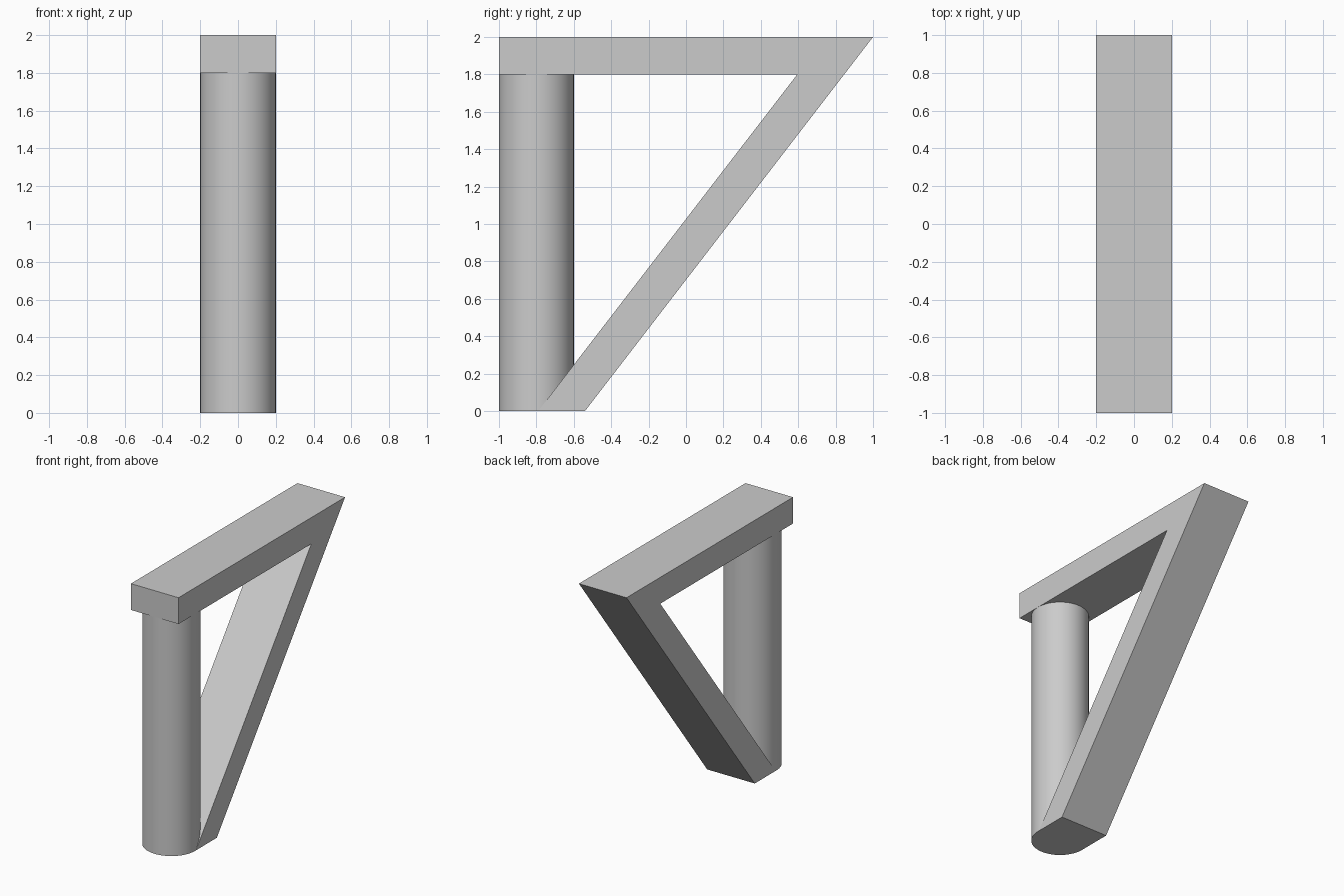
import bpy, bmesh, math

cube = bpy.data.objects.get("Cube")
if cube:
    bpy.data.objects.remove(cube, do_unlink=True)

# Single grey material
grey = bpy.data.materials.new("light grey")
grey.use_nodes = True
colour = (0.6, 0.6, 0.6, 1)
grey.diffuse_color = colour
grey.node_tree.nodes["Principled BSDF"].inputs["Base Color"].default_value = colour

HALF_WIDTH = 0.2

# Top beam and slanted brace: one side profile extruded across the width
profile = [(-1, 2), (1, 2), (-0.54, 0), (-0.79, 0), (0.595, 1.8), (-1, 1.8)]
bm = bmesh.new()
face = bm.faces.new([bm.verts.new((-HALF_WIDTH, y, z)) for y, z in profile])
extruded = bmesh.ops.extrude_face_region(bm, geom=[face])["geom"]
new_verts = [g for g in extruded if isinstance(g, bmesh.types.BMVert)]
bmesh.ops.translate(bm, verts=new_verts, vec=(2 * HALF_WIDTH, 0, 0))
bmesh.ops.recalc_face_normals(bm, faces=bm.faces)
mesh = bpy.data.meshes.new("beam_and_brace")
bm.to_mesh(mesh)
bm.free()
mesh.materials.append(grey)
frame = bpy.data.objects.new("beam_and_brace", mesh)
bpy.context.collection.objects.link(frame)

# Round upright column under the front end of the beam
bpy.ops.mesh.primitive_cylinder_add(vertices=64, radius=HALF_WIDTH, depth=1.8,
                                    location=(0, -0.8, 0.9))
column = bpy.context.object
column.name = "round_column"
column.data.materials.append(grey)
bpy.ops.object.shade_smooth_by_angle(angle=math.radians(30))
